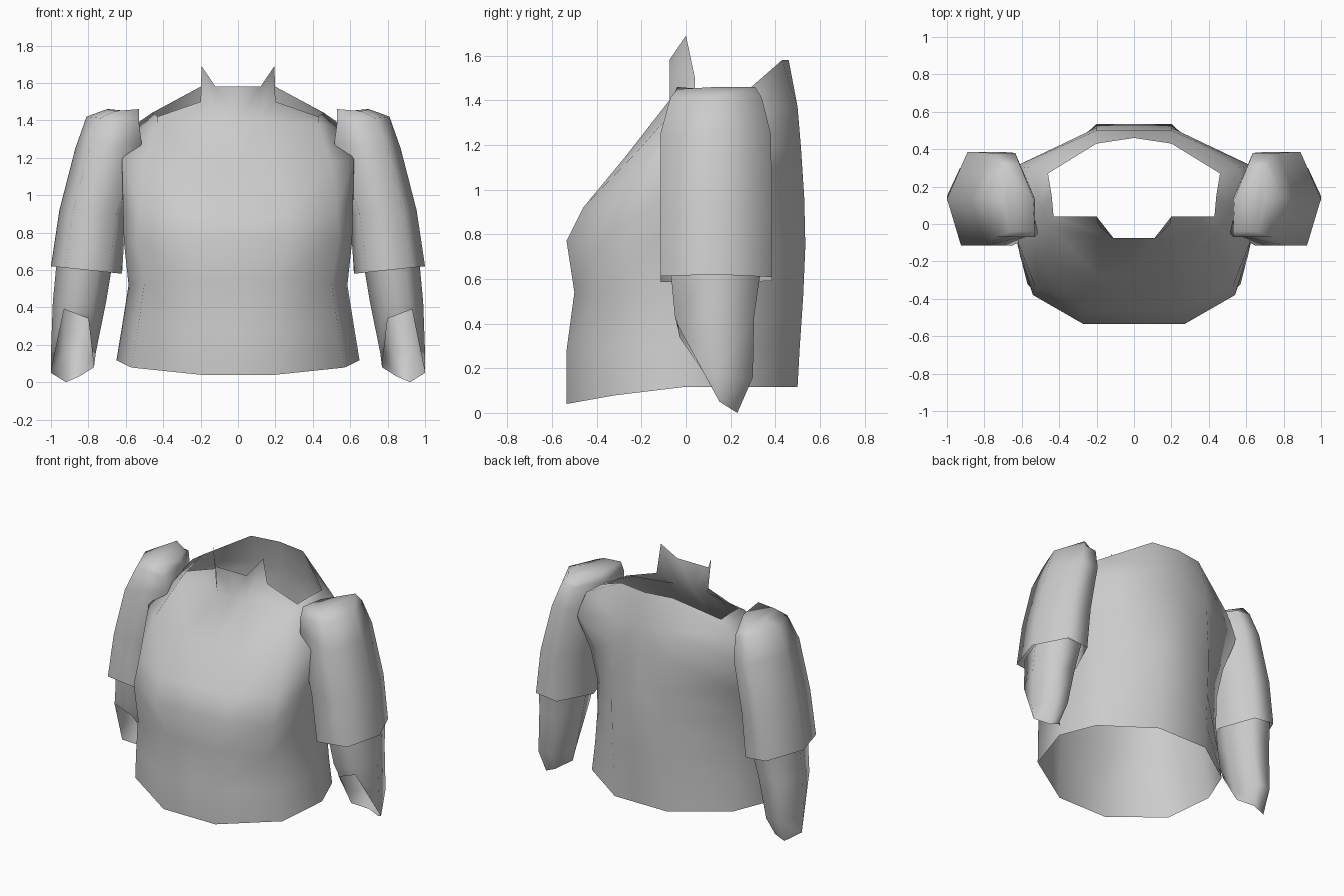
import bpy
import bmesh

# Remove the default cube if present
default_cube = bpy.data.objects.get("Cube")
if default_cube:
    bpy.data.objects.remove(default_cube, do_unlink=True)

# The single plain grey material
grey = bpy.data.materials.new("light_grey")
grey.use_nodes = True
colour = (0.6, 0.6, 0.6, 1)
grey.diffuse_color = colour
grey.node_tree.nodes["Principled BSDF"].inputs["Base Color"].default_value = colour


def bridge(bm, rows, closed, skip=()):
    """Join successive rows of points with quads; return the vertex rows."""
    verts = [[bm.verts.new(point) for point in row] for row in rows]
    for level, (low, high) in enumerate(zip(verts, verts[1:])):
        count = len(low)
        for i in range(count if closed else count - 1):
            if (level, i) in skip:
                continue
            j = (i + 1) % count
            bm.faces.new((low[i], low[j], high[j], high[i]))
    return verts


def finish(bm, name):
    """Turn the half mesh into a smooth object mirrored across x."""
    mesh = bpy.data.meshes.new(name)
    bm.to_mesh(mesh)
    bm.free()
    for face in mesh.polygons:
        face.use_smooth = True
    mesh.materials.append(grey)
    obj = bpy.data.objects.new(name, mesh)
    bpy.context.collection.objects.link(obj)
    mirror = obj.modifiers.new("mirror", "MIRROR")
    mirror.use_axis[0] = True
    mirror.use_clip = True
    return obj


def with_centre(points):
    """Add the centre-line points at both ends of a half row."""
    first, last = points[0], points[-1]
    return [(0, first[1], first[2])] + points + [(0, last[1], last[2])]


def torso_row(front_z, side_z, front, corner, side, back_corner, back_y):
    """Half contour from the belly round the flank to the spine."""
    middle_z = (front_z + side_z) / 2
    return with_centre([
        (*front, front_z),
        (*corner, middle_z),
        (*side, side_z),
        (*back_corner, side_z),
        (0.2, back_y, side_z),
    ])


def hexagon(z, inner, outer, front, back, inset, front_inset, tilt=0.0):
    """Six-sided arm section, raised toward the outside by tilt."""
    middle = (front + back) / 2
    plan = [
        (outer, middle),
        (outer - inset, back),
        (inner + inset, back),
        (inner, middle),
        (inner + front_inset, front),
        (outer - 0.075, front),
    ]
    width = outer - inner
    return [(x, y, z + tilt * (x - inner) / width) for x, y in plan]


# Torso shell with a narrow lower back, open at the hem and neck
rows = [
    torso_row(0.04, 0.117, (0.2, -0.535), (0.57, -0.32), (0.65, 0), (0.545, 0.26), 0.5),
    torso_row(0.28, 0.3, (0.2, -0.535), (0.535, -0.36), (0.62, 0), (0.535, 0.24), 0.51),
    torso_row(0.54, 0.52, (0.2, -0.5), (0.5, -0.39), (0.585, 0), (0.53, 0.22), 0.525),
    torso_row(0.77, 0.75, (0.27, -0.535), (0.54, -0.38), (0.61, -0.17), (0.535, 0.22), 0.535),
    torso_row(0.92, 0.96, (0.26, -0.46), (0.53, -0.33), (0.615, -0.13), (0.565, 0.25), 0.53),
    torso_row(1.15, 1.19, (0.2, -0.27), (0.5, -0.22), (0.62, -0.1), (0.63, 0.31), 0.515),
    torso_row(1.4, 1.37, (0.11, -0.075), (0.43, -0.03), (0.5, 0.1), (0.56, 0.3), 0.5),
]
neckline = with_centre([
    (0.2, 0.04, 1.5),
    (0.43, 0.04, 1.42),
    (0.44, 0.15, 1.43),
    (0.46, 0.27, 1.44),
    (0.2, 0.43, 1.58),
])
neckline[-1] = (0, 0.46, 1.58)
rows.append(neckline)

torso = bmesh.new()
grid = bridge(torso, rows, closed=False, skip={(len(rows) - 2, 0)})

# Standing collar with a pointed tip on each side
throat, neck_corner = grid[-2][:2]
neck_side = grid[-1][1]
collar_middle = torso.verts.new((0, -0.075, 1.58))
collar_corner = torso.verts.new((0.12, -0.075, 1.58))
collar_tip = torso.verts.new((0.195, 0, 1.69))
torso.faces.new((throat, neck_corner, collar_corner, collar_middle))
torso.faces.new((neck_corner, neck_side, collar_tip, collar_corner))
torso.verts.remove(grid[-1][0])
finish(torso, "torso_and_collar")

# Upper sleeves, closed over the shoulder and open at the elbow
armpit_ring = hexagon(1.25, 0.535, 0.87, -0.115, 0.38, 0.1, 0)
armpit_ring[4] = (0.515, -0.05, 1.28)
shoulder_cap = [
    (0.7, 0.14, 1.46),
    (0.69, 0.31, 1.46),
    (0.62, 0.31, 1.41),
    (0.54, 0.14, 1.445),
    (0.53, -0.04, 1.46),
    (0.66, -0.04, 1.45),
]
sleeve = bmesh.new()
sleeve_rings = bridge(sleeve, [
    hexagon(0.58, 0.62, 1.0, -0.115, 0.385, 0.11, 0.07, 0.04),
    hexagon(0.9, 0.6, 0.955, -0.115, 0.385, 0.1, 0.05, 0.02),
    armpit_ring,
    hexagon(1.39, 0.53, 0.81, -0.07, 0.34, 0.09, 0, 0.03),
    shoulder_cap,
], closed=True)
sleeve.faces.new(sleeve_rings[-1])
finish(sleeve, "upper_sleeves")

# Forearms, cut at a slant so the cuff opens forward
cuff = [
    (1.0, 0.15, 0.05),
    (0.92, 0.23, 0),
    (0.85, 0.23, 0.03),
    (0.77, 0.15, 0.08),
    (0.8, -0.03, 0.34),
    (0.93, -0.035, 0.39),
]
wrist = hexagon(0.16, 0.76, 1.0, -0.04, 0.3, 0.07, 0.07)
wrist[4:] = [(0.795, -0.035, 0.37), (0.925, -0.04, 0.41)]
forearm = bmesh.new()
bridge(forearm, [
    cuff,
    wrist,
    hexagon(0.43, 0.705, 0.99, -0.05, 0.305, 0.07, 0.07),
    hexagon(0.64, 0.67, 0.97, -0.07, 0.335, 0.07, 0.07),
], closed=True)
finish(forearm, "forearms")
